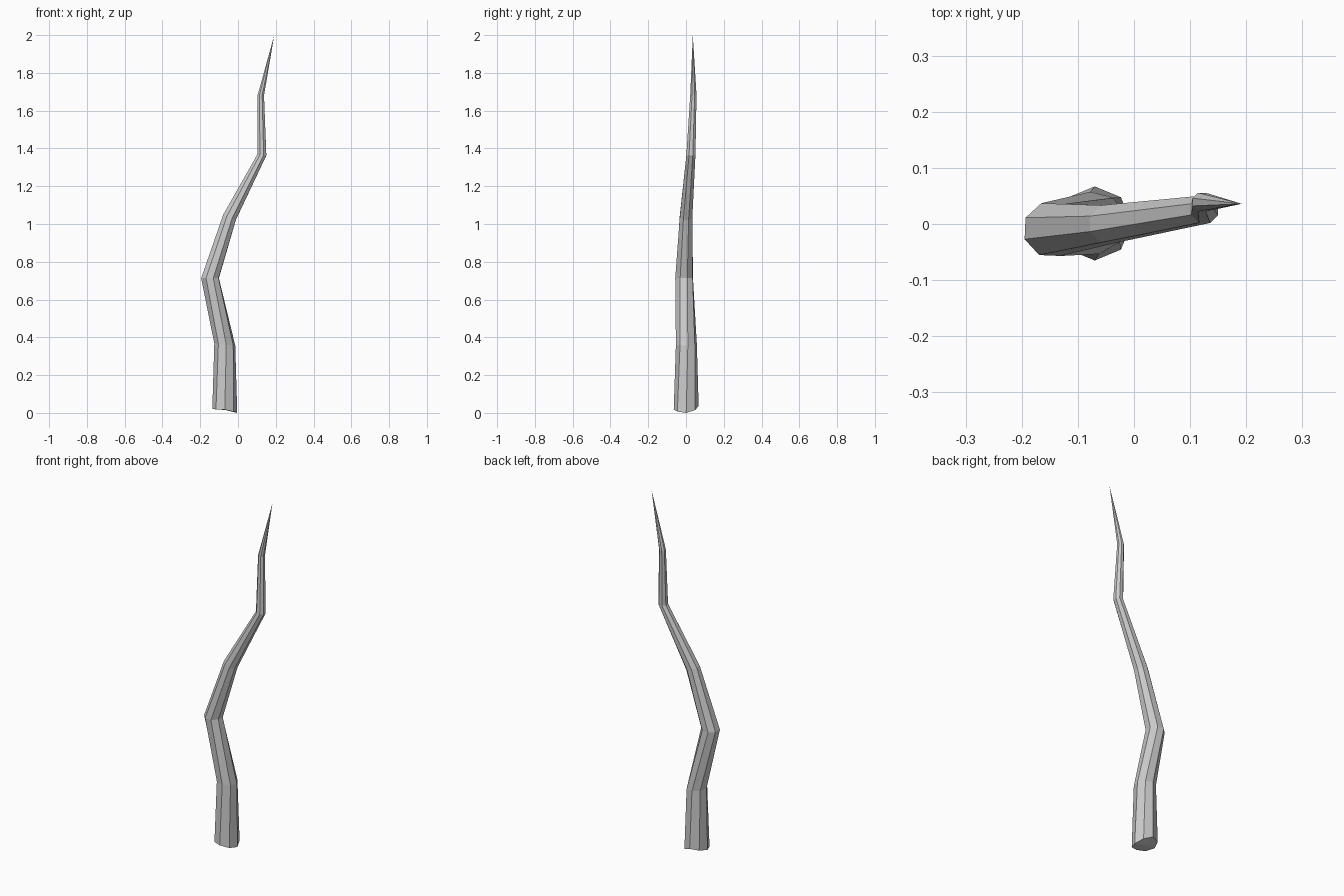
import bpy, bmesh, math

if "Cube" in bpy.data.objects:
    bpy.data.objects.remove(bpy.data.objects["Cube"])

SIDES = 8
# centre x, y, z, radius, twist in degrees, tilt (dz/dx)
RINGS = [
    (-0.070, 0.001, 0.000, 0.066, 0, 0.0),
    (-0.070, 0.002, 0.362, 0.056, 8, -0.1),
    (-0.148, -0.010, 0.713, 0.050, 20, 0.0),
    (-0.045, 0.000, 1.035, 0.036, 22, -0.43),
    (0.126, 0.026, 1.365, 0.026, 22, -0.1),
    (0.121, 0.039, 1.682, 0.018, 22, -0.1),
]
TIP = (0.192, 0.036, 2.0)
# uneven broken rim at the foot
FOOT_Z = [0.0, 0.015, 0.035, 0.03, 0.022, 0.018, 0.017, 0.007]

bm = bmesh.new()

# tapering rings along the crooked path
loops = []
for k, (cx, cy, cz, r, twist, tilt) in enumerate(RINGS):
    loop = []
    for i in range(SIDES):
        a = math.radians(twist) + 2 * math.pi * i / SIDES
        dx, dy = r * math.cos(a), r * math.sin(a)
        z = cz + tilt * dx + (FOOT_Z[i] if k == 0 else 0)
        loop.append(bm.verts.new((cx + dx, cy + dy, z)))
    loops.append(loop)

# side faces
for lo, hi in zip(loops, loops[1:]):
    for i in range(SIDES):
        j = (i + 1) % SIDES
        bm.faces.new((lo[i], lo[j], hi[j], hi[i]))

# pointed tip and foot cap
tip = bm.verts.new(TIP)
foot = bm.verts.new((-0.07, 0.0, 0.016))
for i in range(SIDES):
    j = (i + 1) % SIDES
    bm.faces.new((loops[-1][i], loops[-1][j], tip))
    bm.faces.new((loops[0][j], loops[0][i], foot))

bmesh.ops.recalc_face_normals(bm, faces=bm.faces)
mesh = bpy.data.meshes.new("crooked_branch")
bm.to_mesh(mesh)
bm.free()
branch = bpy.data.objects.new("crooked_branch", mesh)
bpy.context.collection.objects.link(branch)
